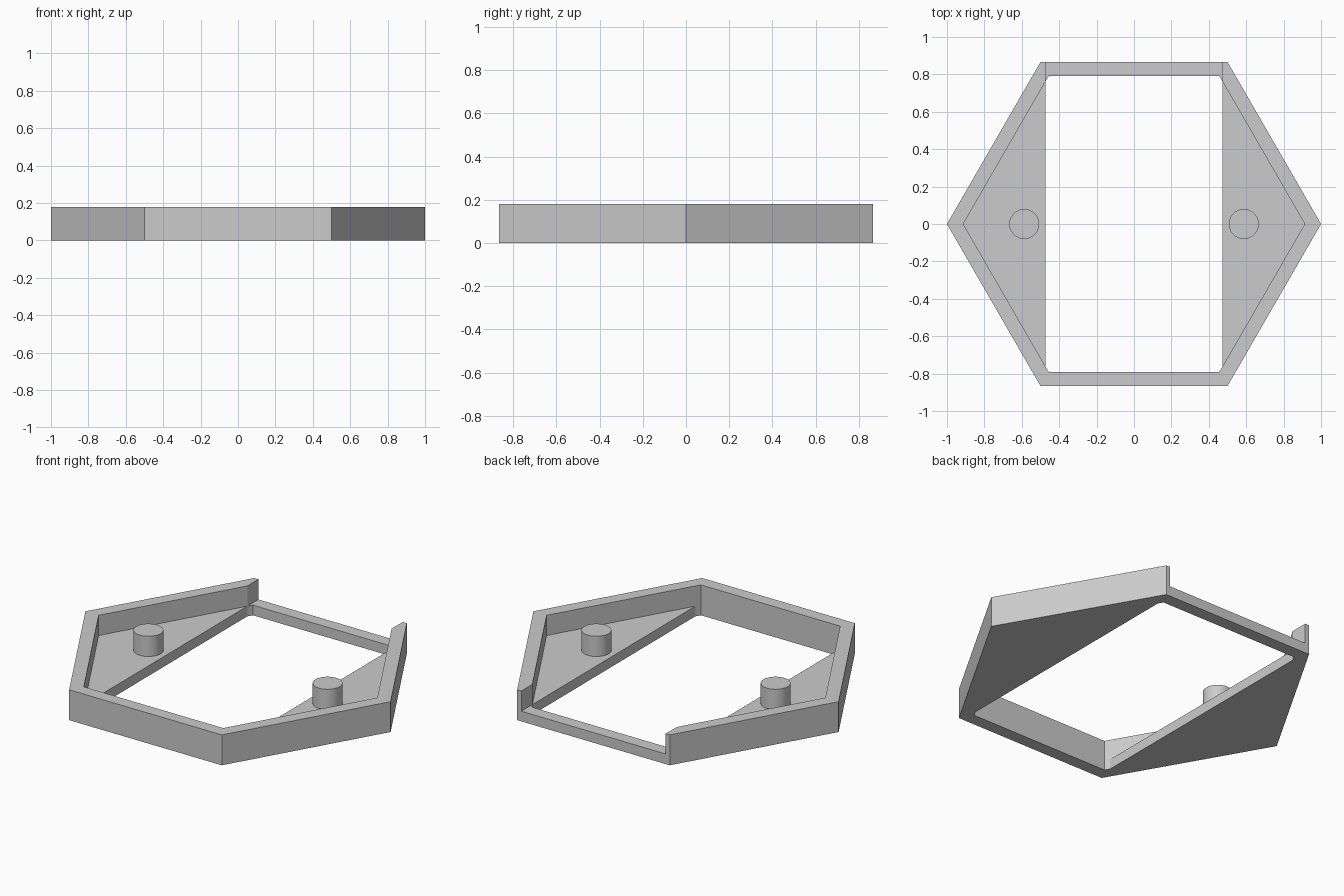
import bpy, bmesh, math

if "Cube" in bpy.data.objects:
    bpy.data.objects.remove(bpy.data.objects["Cube"])

HEIGHT = 0.18      # full wall height
FLOOR = 0.06       # floor and low wall height
INNER = 0.913      # corner radius of the inner hexagon
GAP = 0.473        # half width of the opening
ROOT3 = math.sqrt(3)

grey = bpy.data.materials.new("light grey")
grey.use_nodes = True
grey.diffuse_color = (0.6, 0.6, 0.6, 1)
grey.node_tree.nodes["Principled BSDF"].inputs["Base Color"].default_value = (0.6, 0.6, 0.6, 1)


def hexagon(radius):
    return [(radius * math.cos(i * math.pi / 3), radius * math.sin(i * math.pi / 3))
            for i in range(6)]


def prism(name, outline, low, high):
    """Extrude a counter-clockwise outline between two heights."""
    bm = bmesh.new()
    face = bm.faces.new([bm.verts.new((x, y, low)) for x, y in outline])
    top = bmesh.ops.extrude_face_region(bm, geom=[face])["geom"]
    for v in top:
        if isinstance(v, bmesh.types.BMVert):
            v.co.z = high
    bmesh.ops.recalc_face_normals(bm, faces=bm.faces)
    mesh = bpy.data.meshes.new(name)
    bm.to_mesh(mesh)
    bm.free()
    mesh.materials.append(grey)
    obj = bpy.data.objects.new(name, mesh)
    bpy.context.collection.objects.link(obj)
    return obj


def cut(target, cutter):
    """Subtract the cutter, apply the result and remove the cutter."""
    cutter.hide_render = True
    mod = target.modifiers.new("cut", "BOOLEAN")
    mod.operation = "DIFFERENCE"
    mod.solver = "EXACT"
    mod.object = cutter
    bpy.context.view_layer.objects.active = target
    bpy.ops.object.modifier_apply(modifier=mod.name)
    bpy.data.objects.remove(cutter)


# Hexagonal tray
tray = prism("hexagonal_frame", hexagon(1), 0, HEIGHT)

# Hollow above the floor
cut(tray, prism("pocket_cutter", hexagon(INNER), FLOOR, 1))

# Opening through the floor, following the inner walls at its corners
side_y = (INNER - GAP) * ROOT3
wall_x, wall_y = INNER / 2, INNER * ROOT3 / 2
opening = [(GAP, -side_y), (GAP, side_y), (wall_x, wall_y), (-wall_x, wall_y),
           (-GAP, side_y), (-GAP, -side_y), (-wall_x, -wall_y), (wall_x, -wall_y)]
cut(tray, prism("opening_cutter", opening, -1, 1))

# Lowered back wall
cut(tray, prism("notch_cutter", [(-GAP, 0), (GAP, 0), (GAP, 1), (-GAP, 1)], FLOOR, 1))

# Round pegs on the two floor plates
for side, x in (("left", 0.587), ("right", -0.587)):
    circle = [(x + 0.08 * math.cos(a * math.tau / 48), 0.08 * math.sin(a * math.tau / 48))
              for a in range(48)]
    peg = prism(side + "_peg", circle, FLOOR - 0.01, HEIGHT)
    bpy.ops.object.select_all(action="DESELECT")
    peg.select_set(True)
    bpy.context.view_layer.objects.active = peg
    bpy.ops.object.shade_smooth_by_angle(angle=math.radians(30))
